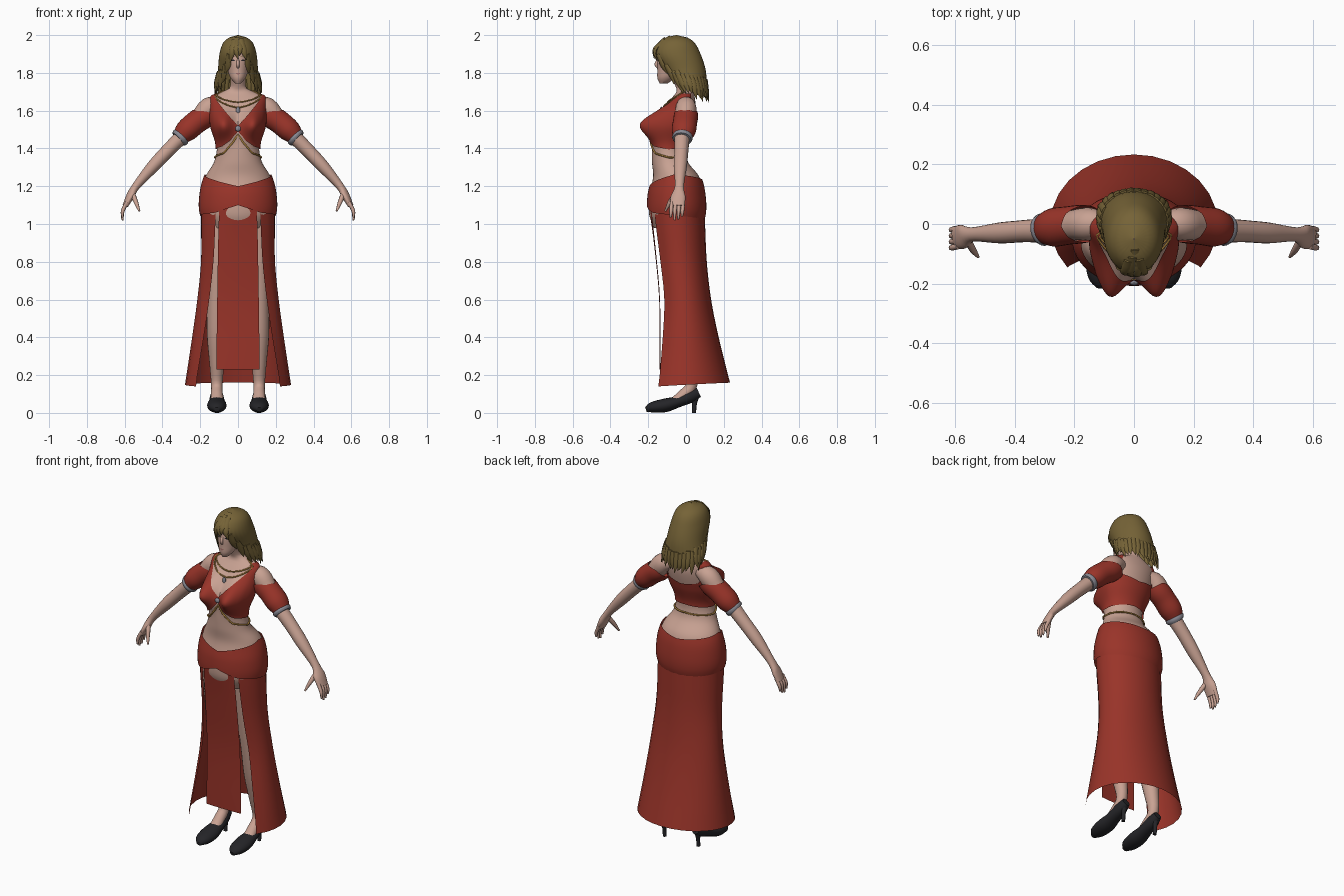
import bpy, bmesh, math, random
from mathutils import Vector

random.seed(4)
if "Cube" in bpy.data.objects:
    bpy.data.objects.remove(bpy.data.objects["Cube"], do_unlink=True)


def material(name, red, green, blue):
    mat = bpy.data.materials.new(name)
    mat.use_nodes = True
    color = (red, green, blue, 1)
    mat.diffuse_color = color
    mat.node_tree.nodes["Principled BSDF"].inputs["Base Color"].default_value = color
    return mat


RED = material("red cloth", .32, .034, .022)
SKIN = material("skin", .58, .36, .29)
HAIR = material("olive blonde hair", .18, .125, .038)
GOLD = material("gold", .42, .23, .05)
SILVER = material("silver trim", .25, .25, .29)
BLACK = material("black leather", .018, .018, .021)
LIPS = material("lips", .4, .17, .15)


def row(table, t):
    """Smoothly interpolate a table whose first column is the key."""
    i = 0
    while i < len(table) - 2 and t > table[i + 1][0]:
        i += 1
    j, last = i + 1, len(table) - 1
    span = table[j][0] - table[i][0]
    f = (t - table[i][0]) / span

    def slope(k, c):
        p, q = table[max(k - 1, 0)], table[min(k + 1, last)]
        return (q[c] - p[c]) / (q[0] - p[0]) * span

    h = f * f * (3 - 2 * f)
    return [table[i][c] * (1 - h) + table[j][c] * h
            + slope(i, c) * f * (1 - f) ** 2 - slope(j, c) * f * f * (1 - f)
            for c in range(1, len(table[0]))]


def edge(*pairs):
    """Border height by angle away from the front, equal on both sides."""
    def height(deg):
        d = abs((deg + 180) % 360 - 180)
        for (a, p), (b, q) in zip(pairs, pairs[1:]):
            if d <= b:
                return p + (q - p) * (d - a) / (b - a)
        return pairs[-1][1]
    return height


def column(table, grow=0):
    """Upright surface of level ellipses: rows are z, centre y, radii x and y."""
    def surface(deg, z):
        cy, rx, ry = row(table, z)
        a = math.radians(deg)
        return Vector(((rx + grow) * math.sin(a), cy - (ry + grow) * math.cos(a), z))
    return surface


def tube(stations, ref):
    """Surface swept through stations of x, y, z and two radii."""
    table = [(i, *s) for i, s in enumerate(stations)]

    def surface(deg, t):
        x, y, z, ra, rb = row(table, t)
        along = (Vector(row(table, t + .02)[:3]) - Vector(row(table, t - .02)[:3])).normalized()
        side = (Vector(ref) - along * along.dot(Vector(ref))).normalized()
        a = math.radians(deg)
        return Vector((x, y, z)) + side * ra * math.cos(a) + along.cross(side) * rb * math.sin(a)
    return surface


def patch(name, surface, mat, lo, hi, nu=32, nv=16, a=0, b=360, cap=False, mirror=False):
    """Mesh a surface between two borders."""
    closed = b - a == 360
    bm = bmesh.new()
    grid = []
    for j in range(nv + 1):
        ring = []
        for i in range(nu if closed else nu + 1):
            u = a + (b - a) * i / nu
            p = lo(u) if callable(lo) else lo
            q = hi(u) if callable(hi) else hi
            ring.append(bm.verts.new(surface(u, p + (q - p) * j / nv)))
        grid.append(ring)
    for low, high in zip(grid, grid[1:]):
        for i in range(nu):
            k = (i + 1) % len(low)
            bm.faces.new((low[i], low[k], high[k], high[i]))
    if cap:
        bm.faces.new(grid[0][::-1])
        bm.faces.new(grid[-1])
    mesh = bpy.data.meshes.new(name)
    bm.to_mesh(mesh)
    bm.free()
    mesh.materials.append(mat)
    ob = bpy.data.objects.new(name, mesh)
    bpy.context.collection.objects.link(ob)
    bpy.ops.object.select_all(action='DESELECT')
    ob.select_set(True)
    bpy.context.view_layer.objects.active = ob
    bpy.ops.object.shade_smooth_by_angle(angle=math.radians(50))
    if mirror:
        ob.modifiers.new("Mirror", 'MIRROR')
    return ob


def limb(name, stations, ref, mat, nu=16, steps=4, mirror=True):
    end = len(stations) - 1
    return patch(name, tube(stations, ref), mat, 0, end, nu, steps * end, cap=True, mirror=mirror)


def cord(name, points, mat, radius=.004, cyclic=False):
    data = bpy.data.curves.new(name, 'CURVE')
    data.dimensions = '3D'
    data.bevel_depth, data.bevel_resolution = radius, 1
    line = data.splines.new('POLY')
    line.points.add(len(points) - 1)
    for point, p in zip(line.points, points):
        point.co = (*p, 1)
    line.use_cyclic_u = cyclic
    data.materials.append(mat)
    bpy.context.collection.objects.link(bpy.data.objects.new(name, data))


def bead(name, place, scale, mat):
    ball = column([(-1, 0, .05, .05), (-.6, 0, .8, .8), (0, 0, 1, 1), (.6, 0, .8, .8), (1, 0, .05, .05)])
    ob = patch(name, ball, mat, -1, 1, 12, 8, cap=True)
    ob.location, ob.scale = place, scale


# Torso, with a fuller chest at the front
TORSO = [(.98, -.05, .15, .12), (1.05, -.05, .192, .145), (1.15, -.05, .195, .144),
         (1.25, -.052, .172, .122), (1.33, -.085, .126, .095), (1.42, -.09, .112, .09),
         (1.52, -.07, .14, .1), (1.62, -.03, .142, .08), (1.68, -.01, .135, .055),
         (1.7, -.005, .085, .045), (1.72, -.01, .045, .042), (1.8, -.04, .042, .045)]


def body(grow=0):
    base = column(TORSO, grow)

    def surface(deg, z):
        p = base(deg, z)
        front = min(1, max(0, 2 * math.cos(math.radians(deg))))
        p.y -= .085 * front * math.exp(-((abs(p.x) - .083) / .055) ** 2 - ((z - 1.53) / .075) ** 2)
        return p
    return surface


patch("torso", body(), SKIN, .98, 1.8, 64, 60, cap=True)

# Cropped top and hip band follow the torso
neckline = edge((0, 1.52), (28, 1.6), (50, 1.66), (62, 1.692), (125, 1.692), (136, 1.57), (180, 1.55))
hem = edge((0, 1.49), (20, 1.44), (45, 1.41), (90, 1.395), (180, 1.41))
patch("cropped_top", body(.008), RED, hem, neckline, 72, 28)
band_low = edge((0, 1.1), (35, 1.06), (90, 1.045), (180, 1.02))
band_high = edge((0, 1.2), (45, 1.235), (90, 1.265), (180, 1.235))
patch("hip_band", body(.01), RED, band_low, band_high, 48, 10)

# Long skirt, open at the front, with a loose middle panel
SKIRT = column([(.14, 0, .282, .238), (.4, -.005, .243, .178), (.6, -.012, .216, .145),
                (.8, -.03, .197, .14), (1, -.045, .196, .146), (1.1, -.05, .197, .147)])


def skirt(s, z):
    slit = 36 + 16 * min(1, (1.1 - z) / .9)
    return SKIRT(slit + s * (360 - 2 * slit), z)


patch("skirt", skirt, RED, lambda s: .14 + .02 * math.sin(math.pi * s), 1.09, 20, 18, 0, 1)
PANEL = column([(.23, -.11, .23, .03), (.6, -.11, .22, .032), (.9, -.125, .21, .045), (1.08, -.11, .2, .085)])
patch("front_panel", PANEL, RED, .23, edge((0, 1.11), (35, 1.075)), 8, 14, -30, 30)

# Legs and shoes
limb("leg", [(.095, -.05, 1.08, .09, .09), (.103, -.05, .85, .073, .07), (.11, -.035, .6, .058, .055),
             (.112, -.01, .42, .056, .053), (.112, .015, .27, .043, .04), (.112, .03, .15, .03, .03),
             (.112, -.02, .09, .03, .032), (.112, -.08, .05, .02, .035)], (0, -1, 0), SKIN, 20)
limb("shoe", [(.112, -.212, .017, .012, .015), (.112, -.18, .029, .028, .041), (.112, -.11, .04, .036, .052),
              (.112, -.04, .06, .03, .042), (.112, .02, .086, .034, .036), (.112, .068, .108, .026, .022)],
     (0, 0, 1), BLACK)
limb("shoe_heel", [(.112, .052, .1, .022, .022), (.112, .045, .05, .013, .012), (.112, .042, 0, .011, .011)],
     (0, -1, 0), BLACK, 10)

# Arms, hands and fingers
limb("arm", [(.09, 0, 1.635, .035, .035), (.15, 0, 1.615, .057, .055), (.21, -.005, 1.55, .05, .05),
             (.29, -.02, 1.47, .04, .042), (.37, -.024, 1.39, .036, .037), (.45, -.03, 1.305, .033, .035),
             (.54, -.035, 1.2, .021, .024), (.572, -.042, 1.145, .02, .04), (.597, -.046, 1.095, .014, .038)],
     (0, 0, 1), SKIN, 20)
for n, finger in enumerate(("index", "middle", "ring", "little")):
    y = -.075 + .02 * n
    tip = (.045, .03, .035, .05)[n]
    limb(finger + "_finger", [(.588, y, 1.115, .01, .01), (.61, y - .004, 1.07, .01, .01),
                              (.612, y - .006, .99 + tip, .005, .005)], (1, 0, 0), SKIN, 8)
limb("thumb", [(.56, -.05, 1.165, .014, .016), (.54, -.085, 1.115, .012, .012),
               (.522, -.11, 1.068, .005, .005)], (1, 0, 0), SKIN, 8)

# Puffed sleeves leave the shoulder top bare
sleeve = tube([(.12, 0, 1.61, .055, .055), (.17, 0, 1.575, .064, .064), (.22, -.005, 1.54, .062, .064),
               (.272, -.012, 1.495, .06, .064), (.31, -.02, 1.455, .043, .046)], (0, 0, 1))
patch("sleeve", sleeve, RED, edge((0, 1.75), (40, 1.5), (85, .6), (180, .2)), 4, 28, 16, mirror=True)
limb("sleeve_trim", [(.297, -.018, 1.467, .048, .051), (.306, -.019, 1.458, .052, .055),
                     (.316, -.021, 1.449, .046, .049)], (0, 0, 1), SILVER, 20, 2)

# Head and face
HEAD = [(1.745, -.118, .016, .022), (1.77, -.105, .038, .046), (1.81, -.082, .054, .07),
        (1.87, -.062, .066, .09), (1.93, -.052, .062, .085), (1.98, -.05, .03, .04)]
patch("head", column(HEAD), SKIN, 1.745, 1.98, 32, 20, cap=True)
limb("nose", [(0, -.142, 1.878, .005, .005), (0, -.157, 1.846, .01, .009), (0, -.148, 1.825, .004, .007)],
     (0, -1, 0), SKIN, 10, mirror=False)
patch("eye", column(HEAD, .002), BLACK, 1.862, edge((14, 1.866), (23, 1.873), (32, 1.866)),
      8, 2, 14, 32, mirror=True)
patch("eyebrow", column(HEAD, .002), HAIR, 1.886, 1.89, 8, 1, 12, 36, mirror=True)
patch("mouth", column(HEAD, .002), LIPS, edge((0, 1.79), (14, 1.796)), edge((0, 1.801), (14, 1.797)), 8, 2, -14, 14)

# Hair cap with pointed locks along its rim
hair = column([(1.62, .05, .09, .06), (1.68, .035, .112, .074), (1.74, .02, .116, .09), (1.82, -.01, .106, .113),
               (1.9, -.045, .098, .122), (1.96, -.05, .078, .095), (1.988, -.05, .045, .055), (2, -.05, .002, .002)])
rim = edge((0, 1.925), (18, 1.9), (30, 1.83), (38, 1.775), (52, 1.74), (90, 1.725), (140, 1.7), (180, 1.69))
patch("hair_cap", hair, HAIR, lambda d: rim(d) + .012 * (-1) ** round(d / 6), 2, 60, 22)
for deg in range(6, 360, 12):
    low = rim(deg) - random.uniform(0, .015)
    out = Vector((math.sin(math.radians(deg)), -math.cos(math.radians(deg)), 0))
    drop = random.uniform(.02, .05)
    path = [hair(deg, low + .08), hair(deg, low + .02) + out * .003,
            hair(deg + random.uniform(-7, 7), low - drop) + out * random.uniform(.004, .018)]
    sizes = ((.006, .014), (.009, .018), (.001, .001))
    limb("hair_lock", [(*p, *s) for p, s in zip(path, sizes)], out, HAIR, 8, 3, mirror=False)

# Jewellery
on_skin = body(.004)
on_top = body(.014)
waist = edge((0, 1.475), (12, 1.435), (40, 1.375), (90, 1.352), (180, 1.36))
cord("waist_chain", [on_skin(d, waist(d)) for d in range(0, 360, 6)], GOLD, .005, True)
for name, bottom in (("short_necklace", 1.645), ("long_necklace", 1.617)):
    cord(name, [on_skin(d, bottom + (1.706 - bottom) * (abs(d) / 80) ** 1.5) for d in range(-80, 81, 8)], GOLD)
bead("pendant", on_skin(0, 1.6), (.011, .007, .022), SILVER)
bead("brooch", on_top(0, 1.505), (.015, .01, .016), SILVER)
